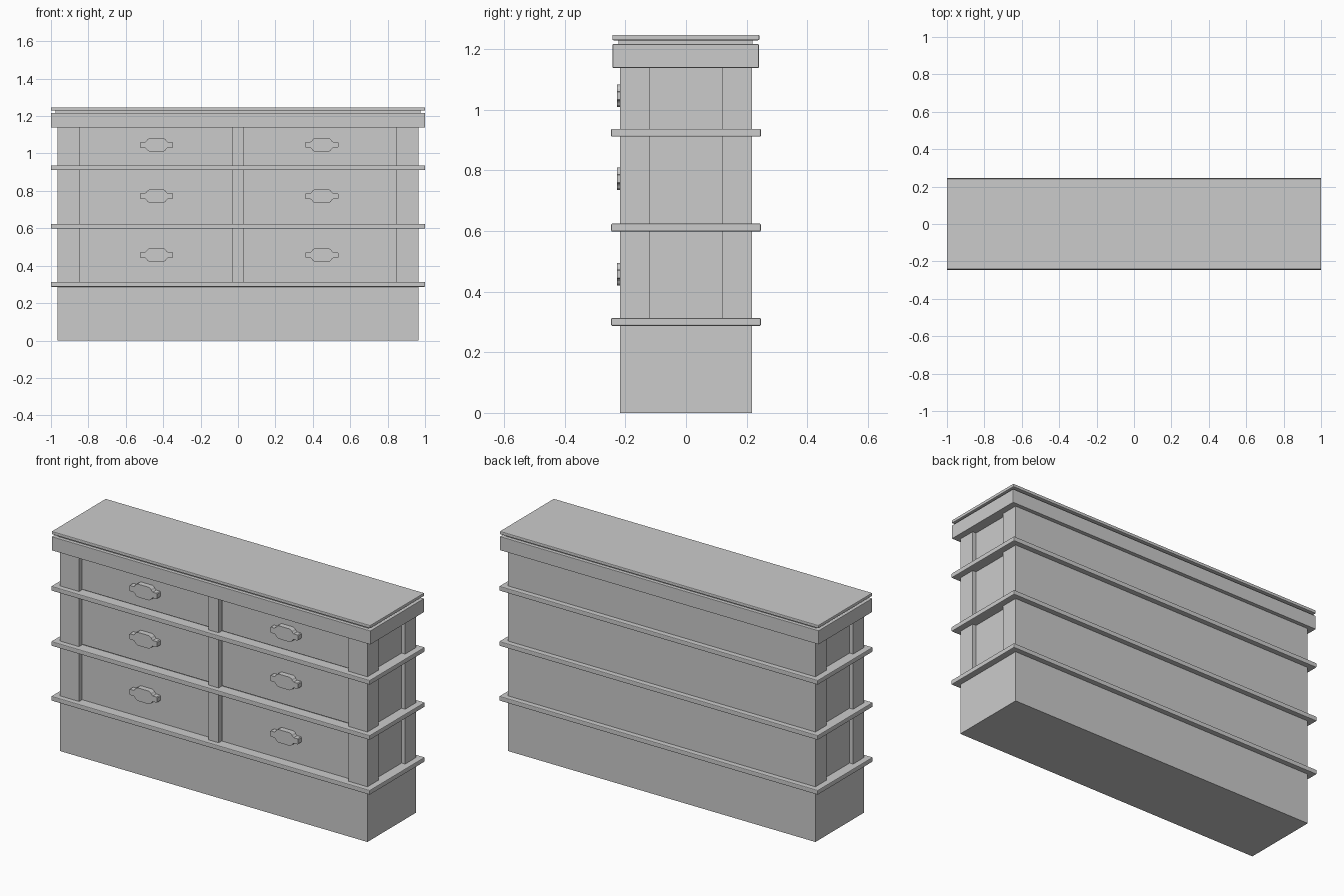
import bpy
import bmesh

cube = bpy.data.objects.get("Cube")
if cube:
    bpy.data.objects.remove(cube, do_unlink=True)

grey = bpy.data.materials.new("plain grey")
grey.use_nodes = True
GREY = (0.6, 0.6, 0.6, 1)
grey.diffuse_color = GREY
grey.node_tree.nodes["Principled BSDF"].inputs["Base Color"].default_value = GREY


def finish(name, bm, bevel=0):
    bmesh.ops.recalc_face_normals(bm, faces=bm.faces)
    mesh = bpy.data.meshes.new(name)
    bm.to_mesh(mesh)
    bm.free()
    mesh.materials.append(grey)
    obj = bpy.data.objects.new(name, mesh)
    bpy.context.collection.objects.link(obj)
    if bevel:
        mod = obj.modifiers.new("soft edge", "BEVEL")
        mod.width, mod.segments = bevel, 2
    return obj


def box(name, x, y, z, bevel=0):
    """Box from (min, max) ranges."""
    bm = bmesh.new()
    bmesh.ops.create_cube(bm, size=1)
    for v in bm.verts:
        for i, (lo, hi) in enumerate((x, y, z)):
            v.co[i] = lo if v.co[i] < 0 else hi
    return finish(name, bm, bevel)


def handle(name, cx, cz, front, back):
    """Plate with a wide eight-sided middle and a narrow tab at each end."""
    quarter = [(0.088, 0.012), (0.084, 0.016), (0.060, 0.016), (0.053, 0.022),
               (0.048, 0.030), (0.036, 0.037)]
    half = quarter + [(-x, z) for x, z in reversed(quarter)]
    outline = half + [(-x, -z) for x, z in half]
    bm = bmesh.new()
    face = bm.faces.new([bm.verts.new((cx + x, back, cz + z)) for x, z in outline])
    new = bmesh.ops.extrude_face_region(bm, geom=[face])["geom"]
    for v in new:
        if isinstance(v, bmesh.types.BMVert):
            v.co.y = front
    return finish(name, bm)


W, D = 0.965, 0.218      # body half width and half depth
RECESS = 0.022

# Plinth and moulding shelves
box("plinth", (-W, W), (-D, D), (0, 0.29))
for i, z in enumerate((0.287, 0.598, 0.911)):
    box(f"moulding_{i + 1}", (-1, 1), (-0.247, 0.247), (z, z + 0.026), 0.004)

# Recessed carcass core with a flush back
box("carcass", (-W + RECESS, W - RECESS), (-D + 0.03, D - 0.01), (0.28, 1.2))

# Cornice, shadow gap and top board
box("cornice", (-1, 1), (-0.242, 0.24), (1.138, 1.216), 0.002)
box("top_spacer", (-0.975, 0.975), (-0.222, 0.22), (1.21, 1.232))
box("top_board", (-1, 1), (-0.243, 0.242), (1.229, 1.247), 0.004)

# Corner posts, centre post, back panel
for side, s in (("left", 1), ("right", -1)):
    xs = sorted((s * 0.845, s * W))
    box(f"front_post_{side}", xs, (-D, -0.12), (0.28, 1.15))
    box(f"back_post_{side}", xs, (0.12, D), (0.28, 1.15))
box("centre_post", (-0.031, 0.031), (-D, -0.15), (0.28, 1.15))
box("back_panel", (-0.845, 0.845), (0.15, D), (0.28, 1.15))

# Drawer fronts with handles
rows = ((0.316, 0.596, 0.457), (0.63, 0.907, 0.772), (0.942, 1.136, 1.046))
for r, (lo, hi, grip) in enumerate(rows):
    for side, s in (("left", 1), ("right", -1)):
        xs = sorted((s * 0.037, s * 0.841))
        box(f"drawer_{side}_{r + 1}", xs, (-D + RECESS, -0.15), (lo, hi))
        handle(f"handle_{side}_{r + 1}", s * 0.442 + 0.006, grip, -0.227, -0.19)
